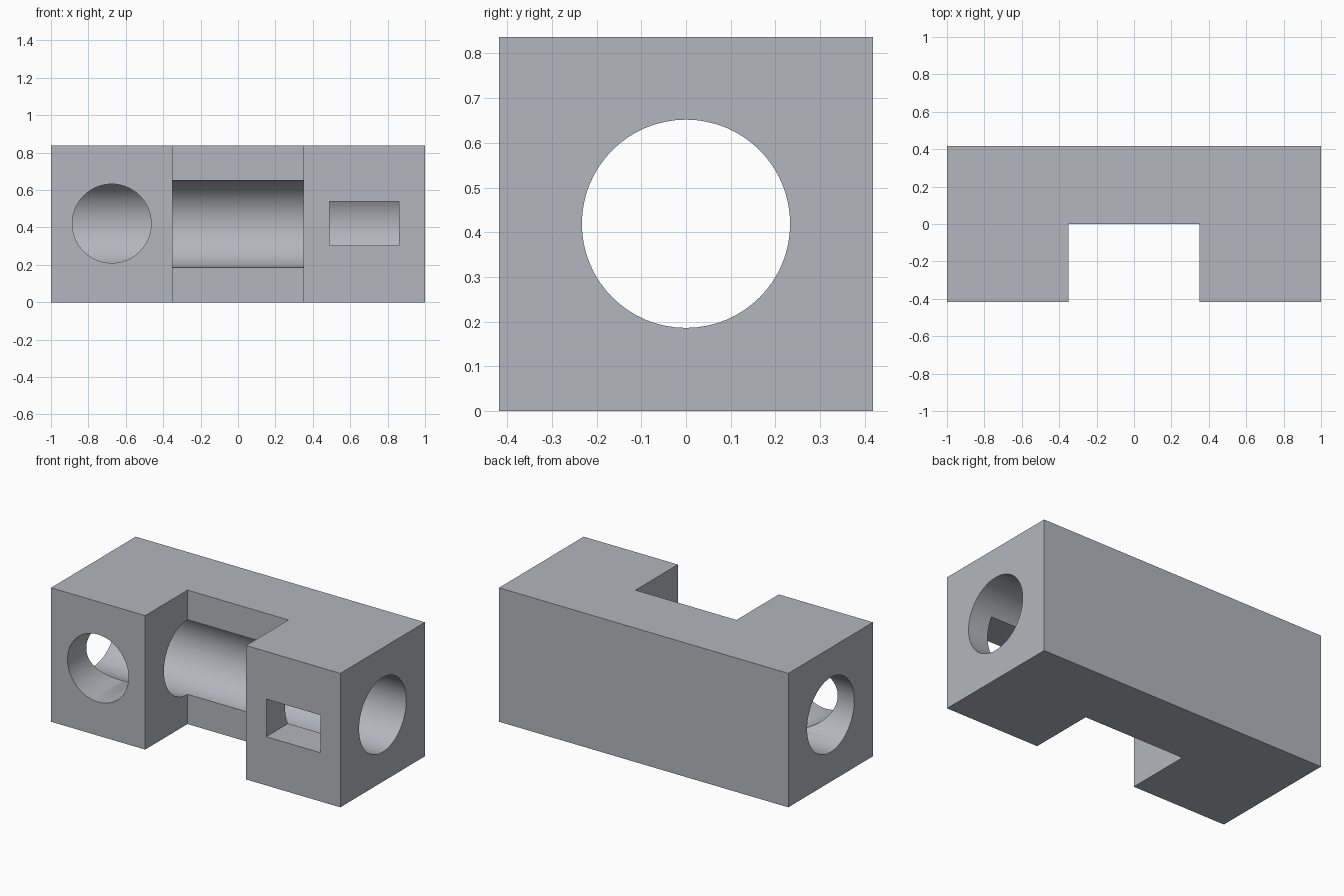
import bpy, bmesh
from math import pi, radians

if "Cube" in bpy.data.objects:
    bpy.data.objects.remove(bpy.data.objects["Cube"])

HALF_Y, HEIGHT, MID_Z = 0.418, 0.837, 0.419
LUG_X, LUG_INNER = 0.675, 0.349


def cylinder(name, radius, depth, location, rotation):
    bpy.ops.mesh.primitive_cylinder_add(vertices=64, radius=radius, depth=depth,
                                        location=location, rotation=rotation)
    bpy.context.object.name = name
    return bpy.context.object


def box(name, size, location):
    bpy.ops.mesh.primitive_cube_add(size=1, location=location)
    obj = bpy.context.object
    obj.name, obj.scale = name, size
    return obj


def cut(target, cutter):
    mod = target.modifiers.new(cutter.name, 'BOOLEAN')
    mod.operation, mod.solver, mod.object = 'DIFFERENCE', 'EXACT', cutter
    bpy.ops.object.select_all(action='DESELECT')
    bpy.context.view_layer.objects.active = target
    target.select_set(True)
    bpy.ops.object.modifier_apply(modifier=mod.name)
    bpy.data.objects.remove(cutter, do_unlink=True)


# Block: U-shaped plan extruded upward, notch open to the front
plan = [(-1, -HALF_Y), (-LUG_INNER, -HALF_Y), (-LUG_INNER, 0), (LUG_INNER, 0),
        (LUG_INNER, -HALF_Y), (1, -HALF_Y), (1, HALF_Y), (-1, HALF_Y)]
bm = bmesh.new()
base = bm.faces.new([bm.verts.new((x, y, 0)) for x, y in plan])
top = bmesh.ops.extrude_face_region(bm, geom=[base])['geom']
bmesh.ops.translate(bm, vec=(0, 0, HEIGHT),
                    verts=[v for v in top if isinstance(v, bmesh.types.BMVert)])
bmesh.ops.recalc_face_normals(bm, faces=bm.faces)
mesh = bpy.data.meshes.new("notched_block")
bm.to_mesh(mesh)
bm.free()
block = bpy.data.objects.new("notched_block", mesh)
bpy.context.collection.objects.link(block)

# Blue-grey metal
metal = bpy.data.materials.new("blue_grey_metal")
metal.diffuse_color = (0.45, 0.468, 0.51, 1)
metal.use_nodes = True
metal.node_tree.nodes["Principled BSDF"].inputs["Base Color"].default_value = metal.diffuse_color
mesh.materials.append(metal)

# Long bore through both ends
cut(block, cylinder("long_bore", 0.233, 2.4, (0, 0, MID_Z), (0, pi / 2, 0)))

# Round port and rectangular window, from the front into the bore
cut(block, cylinder("round_port", 0.211, 0.6, (-LUG_X, -0.3, 0.421), (pi / 2, 0, 0)))
cut(block, box("window", (0.374, 0.6, 0.235), (LUG_X, -0.3, 0.422)))

# Smooth bores, crisp edges
bpy.ops.object.shade_smooth_by_angle(angle=radians(30))
